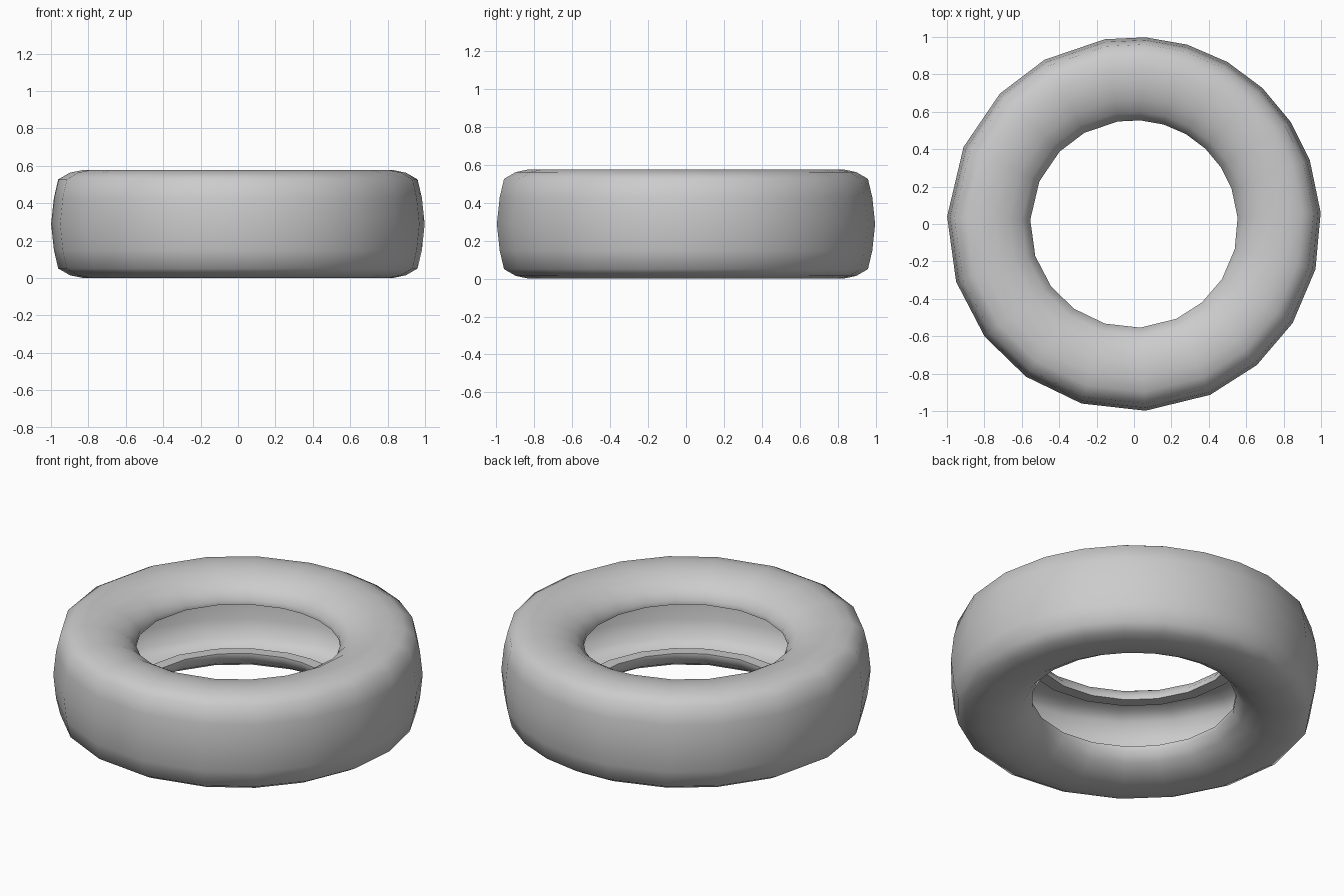
import bpy, bmesh
from math import radians, cos, sin

if "Cube" in bpy.data.objects:
    bpy.data.objects.remove(bpy.data.objects["Cube"])

MID = 0.2885  # half the tyre width

# Upper half of the cross-section as (radius, height above the middle):
# inner flange, bead lip, sidewall, shoulder
half = [(0.63, 0.150), (0.555, 0.146), (0.555, 0.173), (0.60, 0.225),
        (0.67, 0.266), (0.75, 0.285), (0.83, 0.2885), (0.90, 0.274),
        (0.962, 0.238), (0.985, 0.14)]
# Mirror it around the widest point of the tread
profile = half + [(1.0, 0.0)] + [(r, -z) for r, z in reversed(half)]

# Slightly uneven spokes of the low-poly ring
angles = [3.5, 20, 33, 46.6, 60, 73.5, 86.5, 99, 118.6, 135.8, 155.7,
          177.7, 198, 217, 234.7, 253.7, 273.5, 294, 311, 328, 346]


def ring_surface(name, profile, angles):
    bm = bmesh.new()
    rows = []
    for a in angles:
        c, s = cos(radians(a)), sin(radians(a))
        rows.append([bm.verts.new((r * c, r * s, MID + z)) for r, z in profile])
    for i, row in enumerate(rows):
        nxt = rows[(i + 1) % len(rows)]
        for j in range(len(profile) - 1):
            bm.faces.new((row[j], row[j + 1], nxt[j + 1], nxt[j]))
    mesh = bpy.data.meshes.new(name)
    bm.to_mesh(mesh)
    bm.free()
    obj = bpy.data.objects.new(name, mesh)
    bpy.context.collection.objects.link(obj)
    return obj


# Hollow tyre shell
tyre = ring_surface("tyre", profile, angles)
bpy.context.view_layer.objects.active = tyre
tyre.select_set(True)
bpy.ops.object.shade_smooth_by_angle(angle=radians(65))
